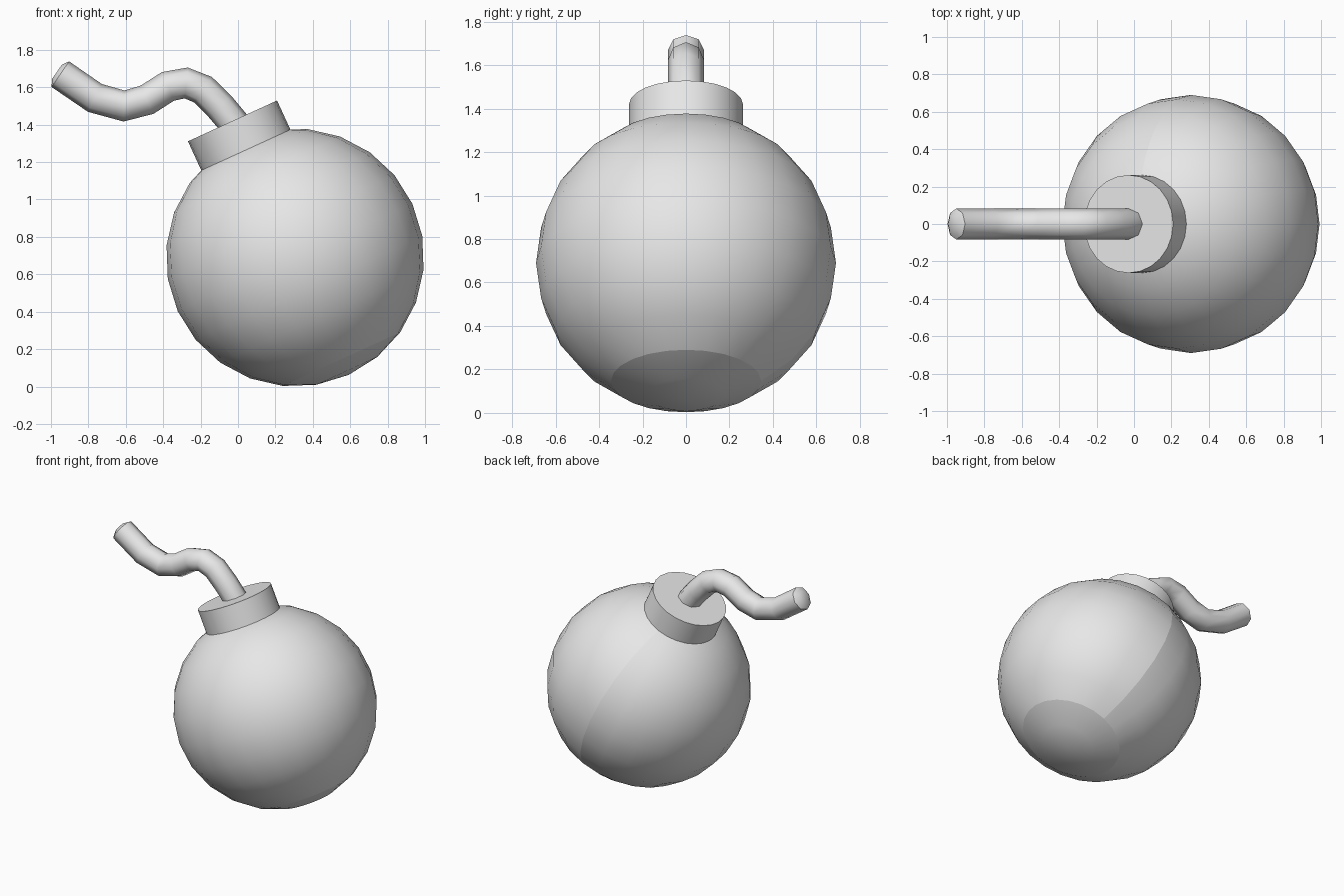
import bpy, bmesh, math
from mathutils import Matrix, Vector

if "Cube" in bpy.data.objects:
    bpy.data.objects.remove(bpy.data.objects["Cube"])

GREY = (0.8, 0.8, 0.8, 1)
grey = bpy.data.materials.new("plain grey")
grey.use_nodes = True
grey.diffuse_color = GREY
grey.node_tree.nodes["Principled BSDF"].inputs["Base Color"].default_value = GREY

R = 0.69
CUT = -R * math.cos(math.radians(30))
# Body and neck share one leaning axis through the body centre
TILT = Matrix.Translation((0.305, 0, R)) @ Matrix.Rotation(math.radians(-24.6), 4, 'Y')


def finish(name, bm, matrix=Matrix(), sharp=50):
    """Smooth the faces, keep strong corners crisp and make the object."""
    bmesh.ops.recalc_face_normals(bm, faces=bm.faces)
    for f in bm.faces:
        f.smooth = True
    for e in bm.edges:
        if e.calc_face_angle(0) > math.radians(sharp):
            e.smooth = False
    mesh = bpy.data.meshes.new(name)
    bm.to_mesh(mesh)
    bm.free()
    mesh.materials.append(grey)
    obj = bpy.data.objects.new(name, mesh)
    obj.matrix_world = matrix
    bpy.context.collection.objects.link(obj)
    return obj


# Round body, with a crisp ring round the lower pole and one crisp seam
bm = bmesh.new()
bmesh.ops.create_uvsphere(bm, u_segments=24, v_segments=12, radius=R)
for e in bm.edges:
    on_ring = all(abs(v.co.z - CUT) < 0.005 for v in e.verts)
    on_seam = all(abs(v.co.x) < 0.005 and v.co.y > -0.005 and v.co.z > CUT - 0.005
                  for v in e.verts)
    if on_ring or on_seam:
        e.smooth = False
finish("body", bm, TILT)

# Short cylindrical neck
bm = bmesh.new()
bmesh.ops.create_cone(bm, cap_ends=True, segments=24, radius1=0.262, radius2=0.262,
                      depth=0.24, matrix=Matrix.Translation((0, 0, 0.683)))
finish("neck", bm, TILT)

# Wavy eight-sided fuse swept along a path in the middle plane
PATH = [(0.03, 1.3), (-0.027, 1.415), (-0.096, 1.497), (-0.187, 1.587), (-0.277, 1.623),
        (-0.374, 1.605), (-0.487, 1.533), (-0.61, 1.5), (-0.765, 1.543), (-0.95, 1.67)]
points = [Vector((x, 0, z)) for x, z in PATH]
rings = []
bm = bmesh.new()


def add_ring(centre, tangent, radius):
    side = Vector((0, 1, 0))
    up = side.cross(tangent).normalized()
    angles = [i * math.tau / 8 for i in range(8)]
    rings.append([bm.verts.new(centre + radius * (side * math.cos(a) + up * math.sin(a)))
                  for a in angles])


for i, p in enumerate(points):
    before, after = points[max(i - 1, 0)], points[min(i + 1, len(points) - 1)]
    add_ring(p, (after - before).normalized(), 0.083)
# Slightly domed tip
end = (points[-1] - points[-2]).normalized()
add_ring(points[-1] + end * 0.022, end, 0.045)
for a, b in zip(rings, rings[1:]):
    for i in range(8):
        j = (i + 1) % 8
        bm.faces.new((a[i], a[j], b[j], b[i]))
bm.faces.new(rings[0])
bm.faces.new(rings[-1])
finish("fuse", bm)
